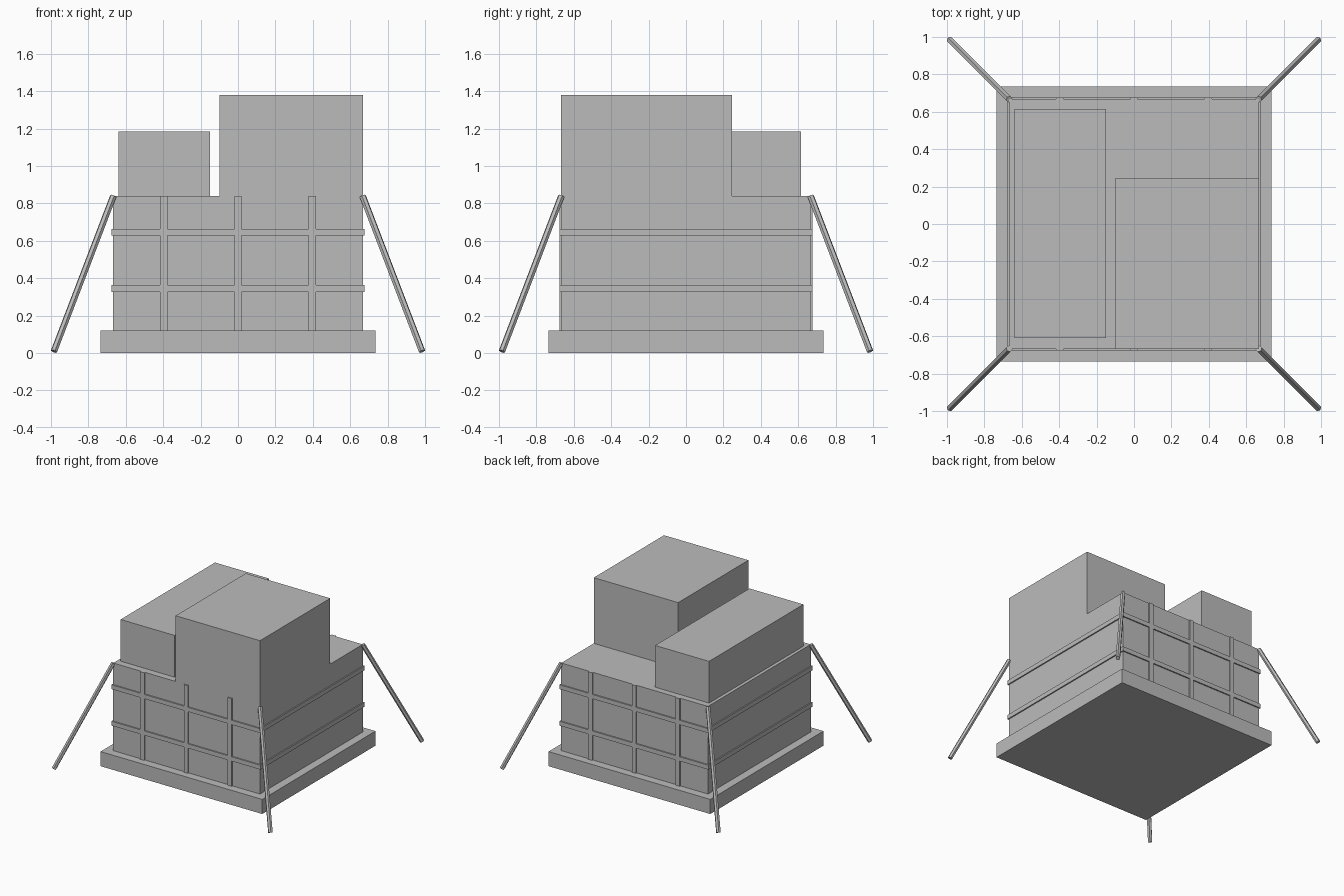
import bpy
from mathutils import Vector

if "Cube" in bpy.data.objects:
    bpy.data.objects.remove(bpy.data.objects["Cube"], do_unlink=True)

GREY = (0.5, 0.5, 0.5, 1)
grey = bpy.data.materials.new("plain grey")
grey.use_nodes = True
grey.diffuse_color = GREY
grey.node_tree.nodes["Principled BSDF"].inputs["Base Color"].default_value = GREY


def finish(name):
    ob = bpy.context.object
    ob.name = name
    ob.data.materials.append(grey)
    return ob


def box(name, lo, hi):
    lo, hi = Vector(lo), Vector(hi)
    bpy.ops.mesh.primitive_cube_add(size=1, location=(lo + hi) / 2)
    bpy.context.object.scale = hi - lo
    bpy.ops.object.transform_apply(location=False, rotation=False)
    return finish(name)


def rod(name, start, end, radius):
    start, end = Vector(start), Vector(end)
    axis = end - start
    bpy.ops.mesh.primitive_cylinder_add(
        vertices=6, radius=radius, depth=axis.length, location=(start + end) / 2)
    bpy.context.object.rotation_mode = "QUATERNION"
    bpy.context.object.rotation_quaternion = axis.to_track_quat("Z", "Y")
    return finish(name)


BASE, BODY, STRAP = 0.735, 0.667, 0.677   # half widths
FLOOR, RIM = 0.12, 0.84                   # heights of the main load

# Pallet and stacked load
box("pallet", (-BASE, -BASE, 0), (BASE, BASE, FLOOR))
box("main_crate", (-BODY, -BODY, FLOOR), (BODY, BODY, RIM))
box("tall_crate", (-0.1, -BODY, RIM), (BODY, 0.245, 1.38))
box("low_crate", (-0.64, -0.61, RIM), (-0.15, 0.615, 1.183))

# Horizontal straps around the main crate
for name, z in (("lower_strap", 0.345), ("upper_strap", 0.645)):
    box(name, (-STRAP, -STRAP, z - 0.018), (STRAP, STRAP, z + 0.018))

# Vertical straps on the front and back
for side, s in (("front", -1), ("back", 1)):
    ys = sorted((s * 0.66, s * STRAP))
    for i, x in enumerate((-0.397, 0, 0.397)):
        box(f"{side}_vertical_strap_{i + 1}",
            (x - 0.019, ys[0], FLOOR), (x + 0.019, ys[1], RIM))

# Guy ropes from the top corners to the ground
for side, sx in (("right", -1), ("left", 1)):
    for end, sy in (("front", -1), ("back", 1)):
        rod(f"{end}_{side}_guy_rope",
            (sx * 0.984, sy * 0.984, 0.009), (sx * 0.667, sy * 0.667, 0.838), 0.018)
